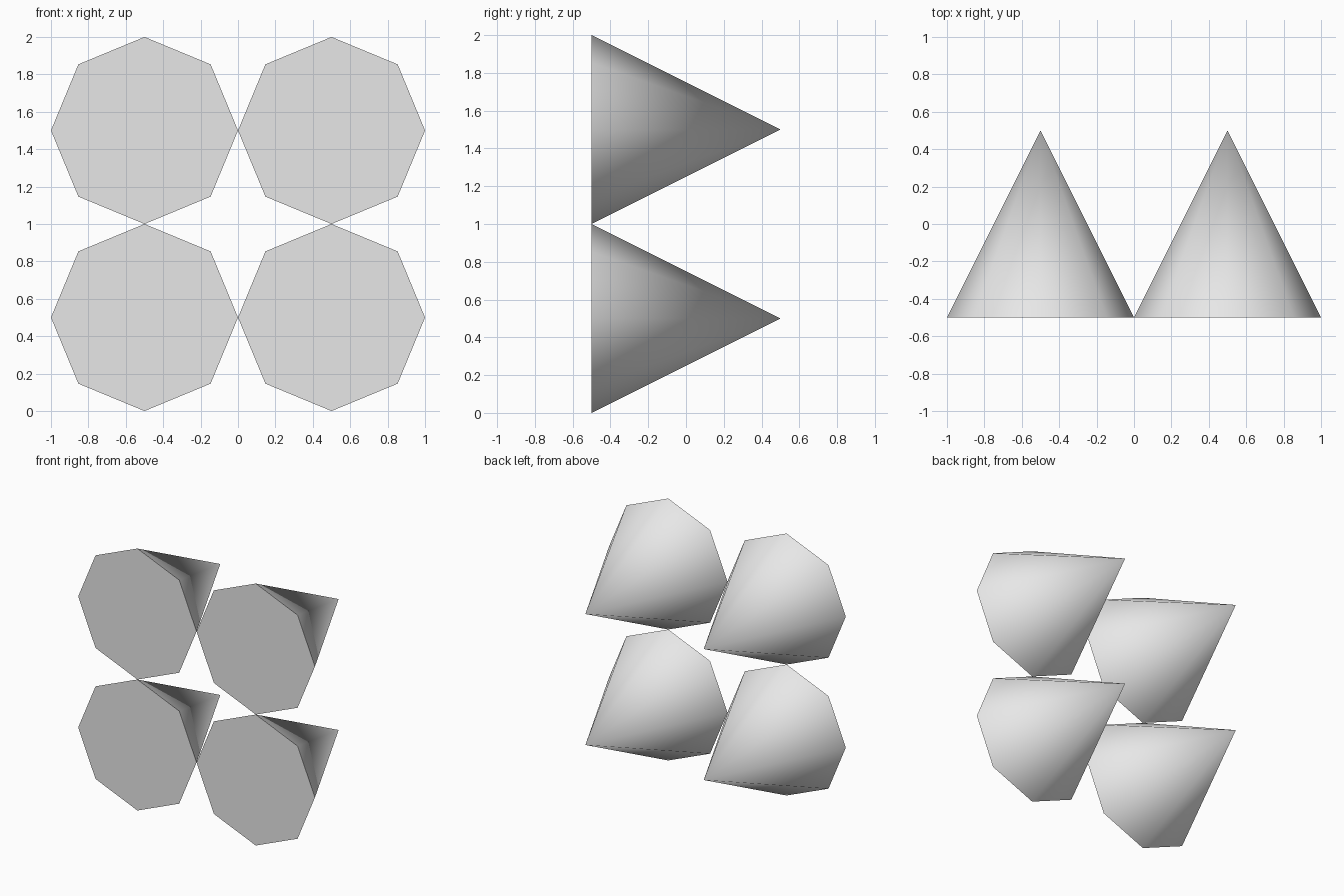
import bpy, bmesh
from math import radians
from mathutils import Matrix

cube = bpy.data.objects.get("Cube")
if cube:
    bpy.data.objects.remove(cube, do_unlink=True)

# Single light grey material
GREY = (0.8, 0.8, 0.8, 1)
grey = bpy.data.materials.new("light_grey")
grey.use_nodes = True
grey.diffuse_color = GREY
grey.node_tree.nodes["Principled BSDF"].inputs["Base Color"].default_value = GREY


def add_cone(name, x, z):
    """Eight-sided cone: flat base to the front, tip to the back."""
    bm = bmesh.new()
    bmesh.ops.create_cone(bm, cap_ends=True, segments=8, radius1=0.5, radius2=0,
                          depth=1, matrix=Matrix.Rotation(radians(-90), 4, 'X'))
    bmesh.ops.remove_doubles(bm, verts=bm.verts, dist=0.001)
    bmesh.ops.recalc_face_normals(bm, faces=bm.faces)
    # Smooth sides, flat base with a sharp rim
    for face in bm.faces:
        face.smooth = len(face.verts) == 3
        if not face.smooth:
            for edge in face.edges:
                edge.smooth = False
    mesh = bpy.data.meshes.new(name)
    bm.to_mesh(mesh)
    bm.free()
    mesh.materials.append(grey)
    cone = bpy.data.objects.new(name, mesh)
    cone.location = (x, 0, z)
    bpy.context.collection.objects.link(cone)


# Two by two grid of cones
for row, z in (("lower", 0.5), ("upper", 1.5)):
    for side, x in (("right", -0.5), ("left", 0.5)):
        add_cone(f"{row}_{side}_cone", x, z)
